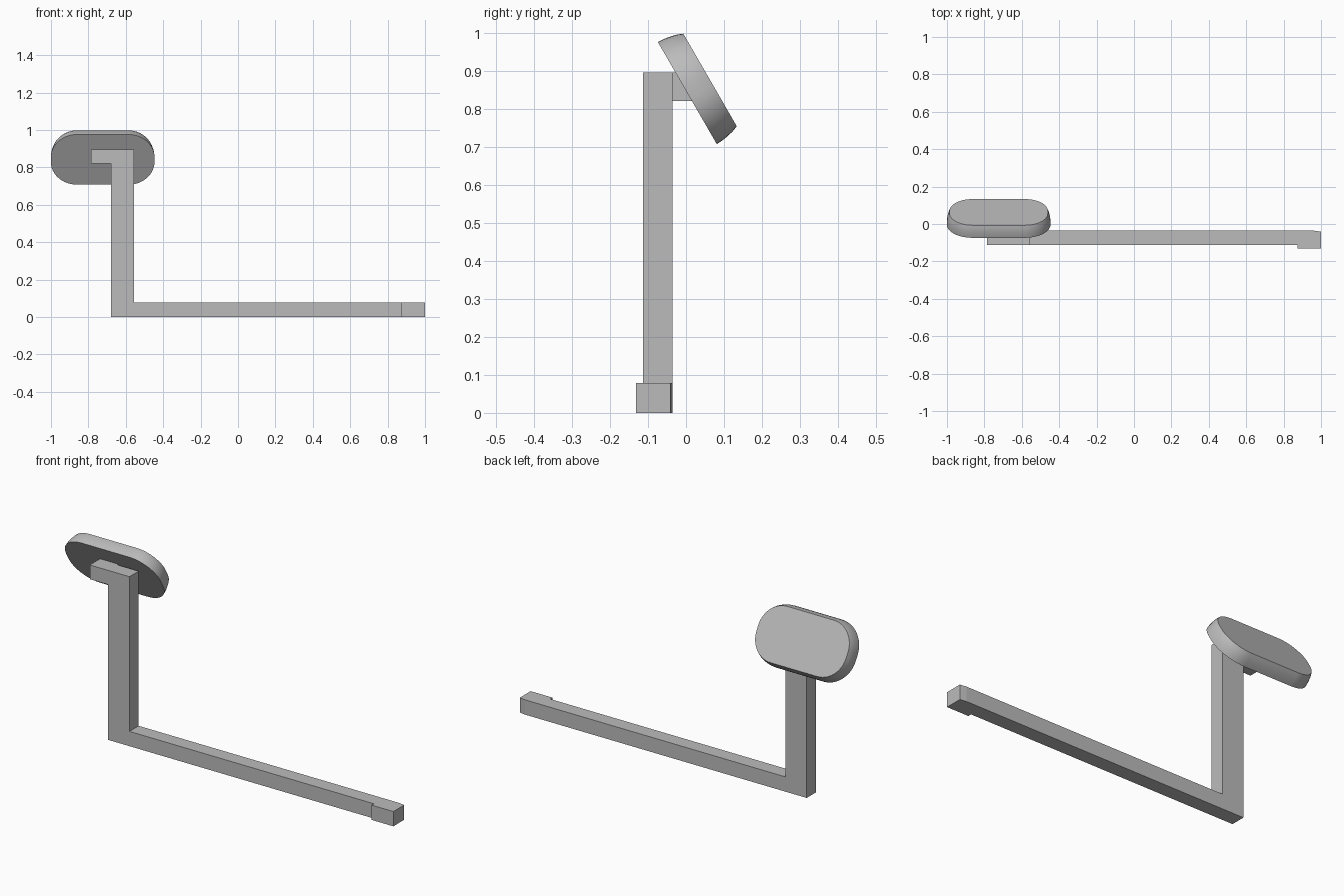
import bpy
import bmesh
from math import radians, sin, cos, pi
from mathutils import Matrix, Vector

cube = bpy.data.objects.get("Cube")
if cube:
    bpy.data.objects.remove(cube, do_unlink=True)

# Single plain grey
grey = bpy.data.materials.new("plain grey")
grey.use_nodes = True
colour = (0.5, 0.5, 0.5, 1)
grey.diffuse_color = colour
grey.node_tree.nodes["Principled BSDF"].inputs["Base Color"].default_value = colour


def finish(name, bm):
    bmesh.ops.recalc_face_normals(bm, faces=bm.faces)
    mesh = bpy.data.meshes.new(name)
    bm.to_mesh(mesh)
    bm.free()
    mesh.materials.append(grey)
    obj = bpy.data.objects.new(name, mesh)
    bpy.context.collection.objects.link(obj)
    return obj


def prism(name, points, offset):
    """Extrude a flat outline along an offset."""
    bm = bmesh.new()
    face = bm.faces.new([bm.verts.new(p) for p in points])
    new = bmesh.ops.extrude_face_region(bm, geom=[face])["geom"]
    verts = [v for v in new if isinstance(v, bmesh.types.BMVert)]
    bmesh.ops.translate(bm, verts=verts, vec=offset)
    return finish(name, bm)


FRONT, BACK = -0.113, -0.036
LEFT, INNER, HOOK = -0.68, -0.555, -0.787
TOP, HOOK_Z, BAR_Z = 0.895, 0.82, 0.078
TIP = 0.873

# Upright post, hook and long bar in one outline
outline = [(LEFT, 0), (TIP, 0), (TIP, BAR_Z), (INNER, BAR_Z),
           (INNER, TOP), (HOOK, TOP), (HOOK, HOOK_Z), (LEFT, HOOK_Z)]
prism("frame", [(x, FRONT, z) for x, z in outline], (0, BACK - FRONT, 0))

# Thicker end block with a slightly cut back corner
block = [(TIP, -0.132), (1, -0.132), (1, -0.041), (0.965, BACK), (TIP, BACK)]
prism("bar_tip", [(x, y, 0) for x, y in block], (0, 0, BAR_Z))

# Bracket joining the hook to the pad
bracket = [(HOOK, BACK), (LEFT, BACK), (LEFT, 0.02), (HOOK, 0.02)]
prism("pad_bracket", [(x, y, HOOK_Z) for x, y in bracket], (0, 0, TOP - HOOK_Z))


def rounded_ring(bm, inset, depth, steps=12):
    """Rounded rectangle loop, shrunk by inset, at a given depth."""
    radius = 0.14 - inset
    verts = []
    for i, (sx, sz) in enumerate([(1, 1), (-1, 1), (-1, -1), (1, -1)]):
        for k in range(steps + 1):
            a = (i + k / steps) * pi / 2
            verts.append(bm.verts.new((sx * 0.137 + radius * cos(a), depth,
                                       sz * 0.015 + radius * sin(a))))
    return verts


# Tilted pad with a softly bowed rim
bm = bmesh.new()
rings = [rounded_ring(bm, inset, depth) for inset, depth in
         [(0, 0), (0.001, 0.018), (0.004, 0.036), (0.008, 0.053), (0.0145, 0.069)]]
for a, b in zip(rings, rings[1:]):
    for i in range(len(a)):
        j = (i + 1) % len(a)
        bm.faces.new((a[i], a[j], b[j], b[i]))
bm.faces.new(rings[0])
bm.faces.new(rings[-1])
bm.transform(Matrix.Translation(Vector((-0.7235, 0.0035, 0.8415)))
             @ Matrix.Rotation(radians(30), 4, "X"))
pad = finish("pad", bm)
bpy.ops.object.select_all(action="DESELECT")
pad.select_set(True)
bpy.context.view_layer.objects.active = pad
bpy.ops.object.shade_smooth_by_angle(angle=radians(30))
